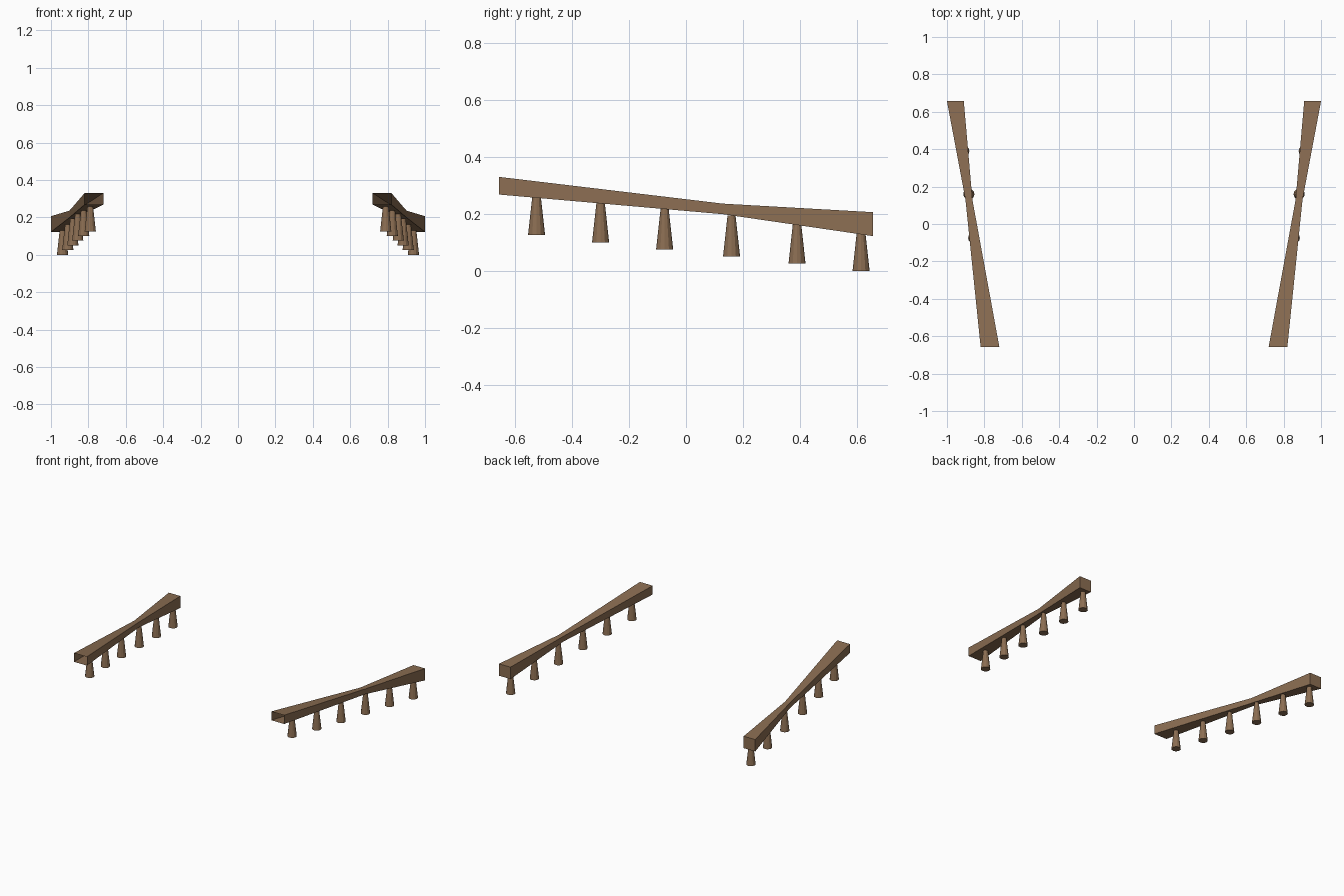
import bpy, bmesh
from mathutils import Matrix, Vector

if "Cube" in bpy.data.objects:
    bpy.data.objects.remove(bpy.data.objects["Cube"])

wood = bpy.data.materials.new("brown_wood")
wood.diffuse_color = (0.26, 0.155, 0.085, 1)
wood.use_nodes = True
wood.node_tree.nodes["Principled BSDF"].inputs["Base Color"].default_value = wood.diffuse_color


def finish(name, bm, recalc=True):
    if recalc:
        bmesh.ops.recalc_face_normals(bm, faces=bm.faces)
    mesh = bpy.data.meshes.new(name)
    bm.to_mesh(mesh)
    bm.free()
    mesh.materials.append(wood)
    obj = bpy.data.objects.new(name, mesh)
    bpy.context.collection.objects.link(obj)
    return obj


# rail sections front to back: y, inner x, outer x, bottom z, top z
SECTIONS = [(-0.657, 0.72, 0.82, 0.268, 0.33),
            (0.13, 0.864, 0.901, 0.199, 0.236),
            (0.657, 0.91, 1.0, 0.122, 0.206)]
# post positions along the rail: x, y
POSTS = [(0.79, -0.525), (0.825, -0.3), (0.857, -0.075),
         (0.883, 0.16), (0.91, 0.39), (0.938, 0.615)]


def rail(name, side):
    """Pinched square tube, open at the front and closed at the back."""
    bm = bmesh.new()
    rings = []
    for y, xi, xo, zb, zt in SECTIONS:
        corners = [(xi, zb), (xo, zb), (xo, zt), (xi, zt)]
        rings.append([bm.verts.new((side * x, y, z)) for x, z in corners])
    for a, b in zip(rings, rings[1:]):
        for i in range(4):
            j = (i + 1) % 4
            bm.faces.new((a[i], a[j], b[j], b[i]))
    bm.faces.new(rings[-1])
    finish(name, bm)


def post(name, side, x, y, z):
    """Tapered round post whose top sinks into the rail."""
    bm = bmesh.new()
    h = 0.145
    bmesh.ops.create_cone(bm, cap_ends=True, segments=12, radius1=0.03,
                          radius2=0.014, depth=h,
                          matrix=Matrix.Translation(Vector((side * x, y, z + h / 2))))
    finish(name, bm)


# both sides, each with a descending row of posts
for side, label in ((-1, "left"), (1, "right")):
    rail(label + "_handrail", side)
    for i, (x, y) in enumerate(POSTS):
        post(f"{label}_post_{i + 1}", side, x, y, 0.025 * (5 - i))
